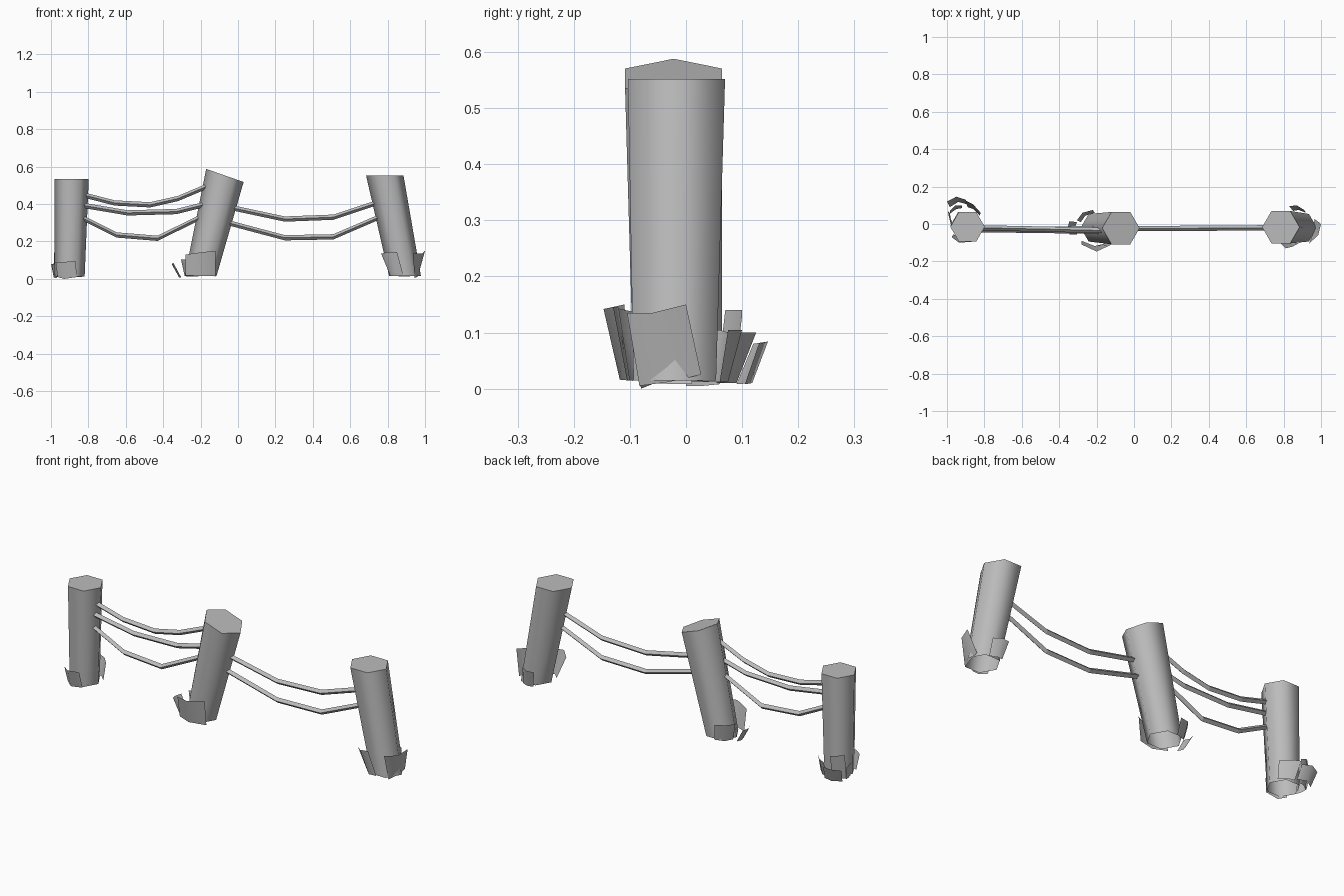
import bpy, bmesh
from math import sin, cos, tau
from mathutils import Vector

cube = bpy.data.objects.get("Cube")
if cube:
    bpy.data.objects.remove(cube, do_unlink=True)

grey = bpy.data.materials.new("weathered grey")
grey.use_nodes = True
grey.diffuse_color = (0.5, 0.5, 0.5, 1)
grey.node_tree.nodes["Principled BSDF"].inputs["Base Color"].default_value = (0.5, 0.5, 0.5, 1)


def finish(name, bm):
    mesh = bpy.data.meshes.new(name)
    bm.to_mesh(mesh)
    bm.free()
    mesh.materials.append(grey)
    obj = bpy.data.objects.new(name, mesh)
    bpy.context.collection.objects.link(obj)
    return obj


def bridge(bm, a, b, closed, smooth):
    n = len(a)
    for i in range(n if closed else n - 1):
        j = (i + 1) % n
        bm.faces.new((a[i], a[j], b[j], b[i])).smooth = smooth


def post(name, bottom, top, r_bottom, r_top, slope=0):
    """Six-sided leaning post, open below, with a sharp flat cap."""
    bm = bmesh.new()
    rings = []
    for (x, y, z), r, s in ((bottom, r_bottom, 0), (top, r_top, slope)):
        ring = []
        for i in range(6):
            dx, dy = r * cos(tau * i / 6), r * sin(tau * i / 6)
            ring.append(bm.verts.new((x + dx, y + dy, z - s * dx)))
        rings.append(ring)
    bridge(bm, rings[0], rings[1], True, True)
    cap = bm.faces.new(rings[1])
    for edge in cap.edges:
        edge.smooth = False
    finish(name, bm)


def wire(name, path, y_start, y_end, r=0.014):
    """Four-sided wire sagging between two posts."""
    bm = bmesh.new()
    rings = []
    for k, (x, z) in enumerate(path):
        y = y_start + (y_end - y_start) * k / (len(path) - 1)
        rings.append([bm.verts.new((x, y + r * cos(tau * i / 4), z + r * sin(tau * i / 4)))
                      for i in range(4)])
    for a, b in zip(rings, rings[1:]):
        bridge(bm, a, b, True, False)
    bmesh.ops.recalc_face_normals(bm, faces=bm.faces)
    finish(name, bm)


def flap(name, top, bottom, axis):
    """Thin bent sheet flaring out from the foot of a post."""
    bm = bmesh.new()
    rows = [[bm.verts.new(p) for p in row] for row in (bottom, top)]
    bridge(bm, rows[0], rows[1], False, True)
    bm.normal_update()
    face = bm.faces[:][0]
    if face.normal.dot(face.calc_center_median() - Vector(axis)) < 0:
        bmesh.ops.reverse_faces(bm, faces=bm.faces)
    finish(name, bm)


# Posts
right_foot = (-0.9, -0.005, 0.012)
mid_foot = (-0.2, -0.02, 0.015)
left_foot = (0.893, -0.02, 0.015)
post("right_post", right_foot, (-0.89, -0.015, 0.535), 0.08, 0.092)
post("middle_post", mid_foot, (-0.07, -0.022, 0.553), 0.085, 0.1, 0.35)
post("left_post", left_foot, (0.785, -0.017, 0.552), 0.085, 0.1)

# Wires
wire("upper_wire_a", [(-0.83, 0.45), (-0.66, 0.406), (-0.47, 0.396), (-0.32, 0.43), (-0.15, 0.502)], -0.02, -0.035)
wire("middle_wire_a", [(-0.84, 0.395), (-0.59, 0.353), (-0.33, 0.36), (-0.17, 0.4)], -0.03, -0.04)
wire("lower_wire_a", [(-0.84, 0.33), (-0.65, 0.235), (-0.43, 0.217), (-0.18, 0.34)], -0.03, -0.025)
wire("upper_wire_b", [(-0.05, 0.384), (0.25, 0.32), (0.51, 0.33), (0.76, 0.413)], -0.025, -0.02)
wire("lower_wire_b", [(-0.07, 0.305), (0.25, 0.22), (0.51, 0.225), (0.77, 0.337)], -0.025, -0.02)

# Flaps around the left post
flap("left_post_outer_flap", [(0.935, -0.105, 0.135), (0.985, -0.06, 0.135), (1.0, 0.0, 0.15)],
     [(0.945, -0.083, 0.005), (0.96, -0.03, 0.012), (0.965, 0.027, 0.025)], left_foot)
flap("left_post_front_flap", [(0.765, -0.085, 0.135), (0.81, -0.13, 0.145), (0.85, -0.12, 0.145)],
     [(0.815, -0.075, 0.015), (0.845, -0.105, 0.015), (0.885, -0.1, 0.015)], left_foot)
flap("left_post_back_flap", [(0.83, 0.095, 0.105), (0.87, 0.1, 0.105), (0.91, 0.075, 0.105)],
     [(0.85, 0.07, 0.015), (0.88, 0.075, 0.012), (0.92, 0.06, 0.012)], left_foot)

# Flaps around the middle post
flap("middle_post_front_flap", [(-0.28, -0.11, 0.13), (-0.2, -0.147, 0.142), (-0.12, -0.11, 0.15)],
     [(-0.28, -0.09, 0.018), (-0.21, -0.118, 0.016), (-0.12, -0.095, 0.014)], mid_foot)
flap("middle_post_side_flap", [(-0.345, -0.055, 0.085), (-0.355, -0.02, 0.08), (-0.345, 0.015, 0.08)],
     [(-0.305, -0.055, 0.01), (-0.315, -0.02, 0.008), (-0.305, 0.01, 0.008)], mid_foot)
flap("middle_post_back_flap", [(-0.305, 0.02, 0.105), (-0.275, 0.06, 0.105), (-0.22, 0.075, 0.1)],
     [(-0.285, 0.01, 0.015), (-0.26, 0.045, 0.012), (-0.21, 0.06, 0.012)], mid_foot)

# Flaps around the right post
flap("right_post_far_back_flap", [(-1.0, 0.12, 0.08), (-0.95, 0.146, 0.084), (-0.9, 0.13, 0.08)],
     [(-0.985, 0.09, 0.008), (-0.94, 0.118, 0.01), (-0.89, 0.105, 0.008)], right_foot)
flap("right_post_back_flap", [(-0.985, 0.07, 0.14), (-0.955, 0.1, 0.14), (-0.92, 0.1, 0.13)],
     [(-0.985, 0.055, 0.01), (-0.95, 0.08, 0.01), (-0.92, 0.085, 0.01)], right_foot)
flap("right_post_inner_flap", [(-0.9, 0.125, 0.1), (-0.86, 0.105, 0.1), (-0.82, 0.06, 0.1)],
     [(-0.89, 0.09, 0.01), (-0.86, 0.08, 0.01), (-0.825, 0.045, 0.012)], right_foot)
flap("right_post_front_flap", [(-0.975, -0.07, 0.09), (-0.935, -0.1, 0.09), (-0.87, -0.095, 0.095)],
     [(-0.965, -0.055, 0.01), (-0.93, -0.08, 0.0), (-0.86, -0.08, 0.01)], right_foot)
flap("right_post_outer_flap", [(-0.995, 0.07, 0.075), (-0.99, 0.04, 0.08), (-0.98, 0.0, 0.08)],
     [(-0.985, 0.06, 0.008), (-0.98, 0.03, 0.005), (-0.97, 0.0, 0.005)], right_foot)
